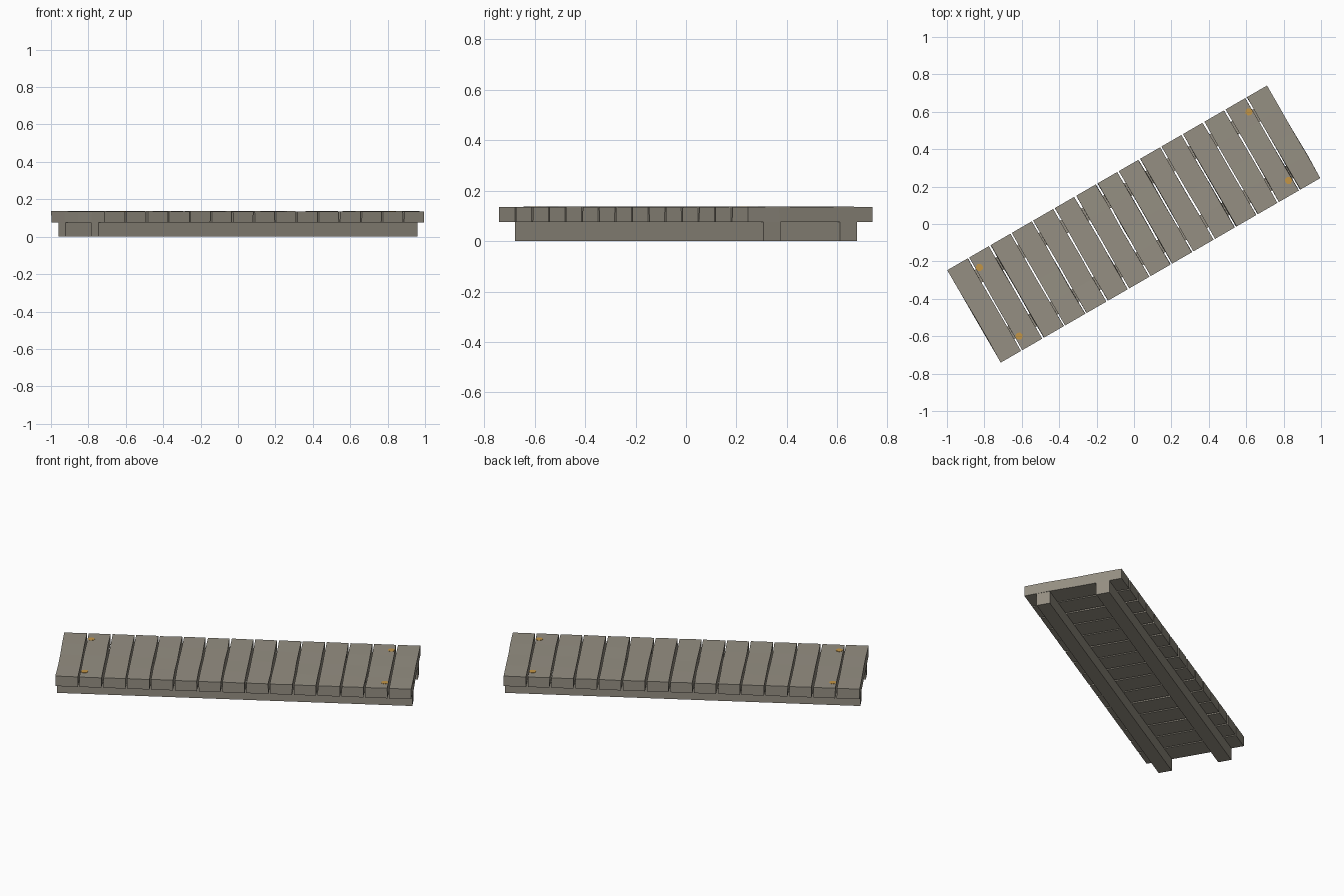
import bpy, bmesh, math, random
from mathutils import Matrix, Vector

if "Cube" in bpy.data.objects:
    bpy.data.objects.remove(bpy.data.objects["Cube"])

random.seed(4)
TURN = Matrix.Rotation(math.radians(30), 4, 'Z')
LENGTH, WIDTH, COUNT = 1.98, 0.571, 15
BEAM_H, TOP = 0.075, 0.137


def material(name, rgb):
    m = bpy.data.materials.new(name)
    m.diffuse_color = (*rgb, 1)
    m.use_nodes = True
    m.node_tree.nodes["Principled BSDF"].inputs["Base Color"].default_value = m.diffuse_color
    return m


wood = material("weathered_wood", (0.30, 0.275, 0.225))
brass = material("nail_orange", (0.55, 0.30, 0.06))


def finish(name, bm, mat):
    me = bpy.data.meshes.new(name)
    bm.to_mesh(me)
    bm.free()
    me.materials.append(mat)
    ob = bpy.data.objects.new(name, me)
    bpy.context.collection.objects.link(ob)
    ob.matrix_world = TURN
    return ob


def box(name, centre, size, mat, cuts=0, wobble=0.0):
    bm = bmesh.new()
    bmesh.ops.create_cube(bm, size=1, matrix=Matrix.Translation(centre) @ Matrix.Diagonal((*size, 1)))
    if cuts:
        # split along the board's length, then make the sawn sides slightly uneven
        edges = [e for e in bm.edges if abs(e.verts[0].co.y - e.verts[1].co.y) > size[1] / 2]
        bmesh.ops.subdivide_edges(bm, edges=edges, cuts=cuts)
        for v in bm.verts:
            inward = 1 if v.co.x < centre[0] else -1
            v.co.x += inward * random.uniform(0, wobble)
            if v.co.z > centre[2]:
                v.co.z -= random.uniform(0, wobble * 0.5)
    return finish(name, bm, mat)


# two long support beams
for side, label in ((-1, "right"), (1, "left")):
    box(f"support_beam_{label}", Vector((0, side * 0.175, BEAM_H / 2)),
        (1.97, 0.077, BEAM_H), wood)

# row of cross planks
pitch = LENGTH / COUNT
for i in range(COUNT):
    u = (i - (COUNT - 1) / 2) * pitch
    box(f"plank_{i + 1}", Vector((u, 0, (BEAM_H + TOP) / 2)),
        (pitch - 0.006 if 0 < i < COUNT - 1 else pitch - 0.003, WIDTH, TOP - BEAM_H),
        wood, cuts=3, wobble=0.004)

# nail heads near the four corners
for su in (-1, 1):
    for sv in (-1, 1):
        bm = bmesh.new()
        bmesh.ops.create_cone(bm, cap_ends=True, segments=8, radius1=0.02, radius2=0.02, depth=0.01,
                              matrix=Matrix.Translation((su * 0.832, sv * 0.212, TOP - 0.0045)))
        finish(f"nail_head_{'far' if su > 0 else 'near'}_{'left' if sv > 0 else 'right'}", bm, brass)
